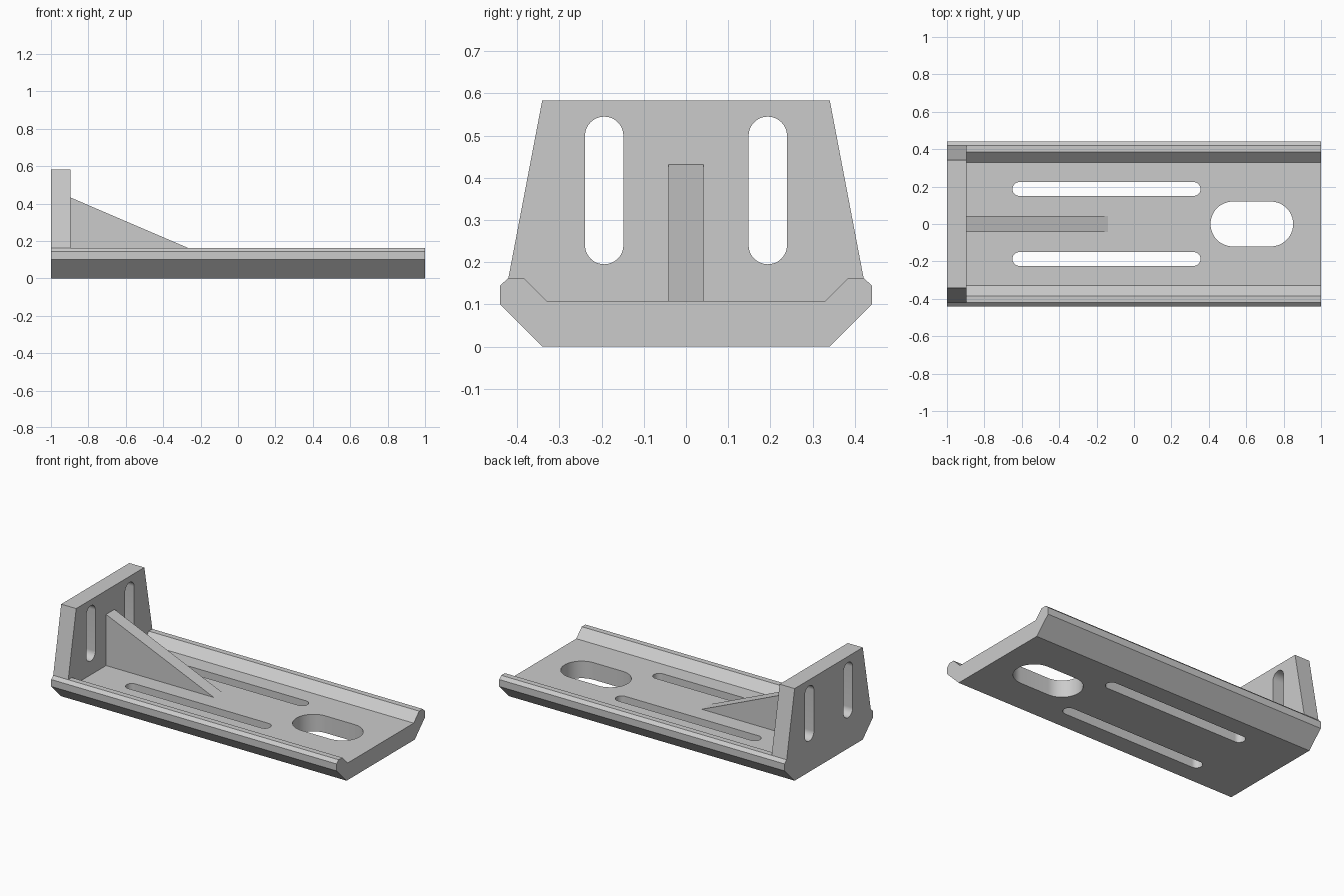
import bpy
import bmesh
import math
from mathutils import Vector

cube = bpy.data.objects.get("Cube")
if cube:
    bpy.data.objects.remove(cube, do_unlink=True)

grey = bpy.data.materials.new("plain grey")
grey.use_nodes = True
colour = (0.6, 0.6, 0.6, 1)
grey.diffuse_color = colour
grey.node_tree.nodes["Principled BSDF"].inputs["Base Color"].default_value = colour


def extrude(name, outline, place, start, end):
    """Extrude a 2D outline from start to end; place(a, b, depth) gives the 3D point."""
    bm = bmesh.new()
    face = bm.faces.new([bm.verts.new(place(a, b, start)) for a, b in outline])
    shift = Vector(place(0, 0, end)) - Vector(place(0, 0, start))
    ext = bmesh.ops.extrude_face_region(bm, geom=[face], use_keep_orig=True)
    moved = [v for v in ext["geom"] if isinstance(v, bmesh.types.BMVert)]
    bmesh.ops.translate(bm, verts=moved, vec=shift)
    bmesh.ops.recalc_face_normals(bm, faces=bm.faces)
    mesh = bpy.data.meshes.new(name)
    bm.to_mesh(mesh)
    bm.free()
    mesh.materials.append(grey)
    obj = bpy.data.objects.new(name, mesh)
    bpy.context.collection.objects.link(obj)
    return obj


def along_x(a, b, d):
    return (d, a, b)


def along_y(a, b, d):
    return (a, d, b)


def along_z(a, b, d):
    return (a, b, d)


def mirrored(half):
    return half + [(-a, b) for a, b in reversed(half)]


def slot(ca, cb, half_a, half_b, steps=24):
    """Outline of a round-ended slot, long in a or in b."""
    r = min(half_a, half_b)
    base = 0 if half_b > half_a else -math.pi / 2
    points = []
    for side in (1, -1):
        for i in range(steps + 1):
            t = base + math.pi * i / steps + (0 if side > 0 else math.pi)
            points.append((ca + side * (half_a - r) + r * math.cos(t),
                           cb + side * (half_b - r) + r * math.sin(t)))
    return points


def cut(obj, outlines, place, start, end):
    """Cut each outline through obj and shade the round walls smooth."""
    for outline in outlines:
        cutter = extrude("slot_cutter", outline, place, start, end)
        cutter.hide_render = True
        mod = obj.modifiers.new("slot", "BOOLEAN")
        mod.operation = "DIFFERENCE"
        mod.solver = "EXACT"
        mod.object = cutter
        bpy.ops.object.select_all(action="DESELECT")
        bpy.context.view_layer.objects.active = obj
        obj.select_set(True)
        bpy.ops.object.modifier_apply(modifier=mod.name)
        bpy.data.objects.remove(cutter, do_unlink=True)
    bpy.ops.object.shade_smooth_by_angle(angle=math.radians(30))


# Tray: channel section with raised lips and chamfered undersides
tray = extrude("base_tray", mirrored([(0.341, 0), (0.441, 0.1), (0.441, 0.144),
               (0.421, 0.163), (0.385, 0.163), (0.33, 0.108)]), along_x, -1, 1)
cut(tray, [slot(-0.147, 0.187, 0.503, 0.037), slot(-0.147, -0.187, 0.503, 0.037),
           slot(0.63, 0, 0.221, 0.12)], along_z, -0.1, 0.3)

# Upright end plate, tapering upwards, seated in the tray
plate = extrude("end_plate", mirrored([(0.33, 0.108), (0.385, 0.163), (0.421, 0.163),
                (0.341, 0.583)]), along_x, -1, -0.895)
cut(plate, [slot(s * 0.194, 0.37, 0.0455, 0.175) for s in (1, -1)], along_x, -1.1, -0.8)

# Triangular rib bracing the plate
extrude("brace_rib", [(-0.895, 0.108), (-0.14, 0.108), (-0.895, 0.432)],
        along_y, -0.042, 0.042)
